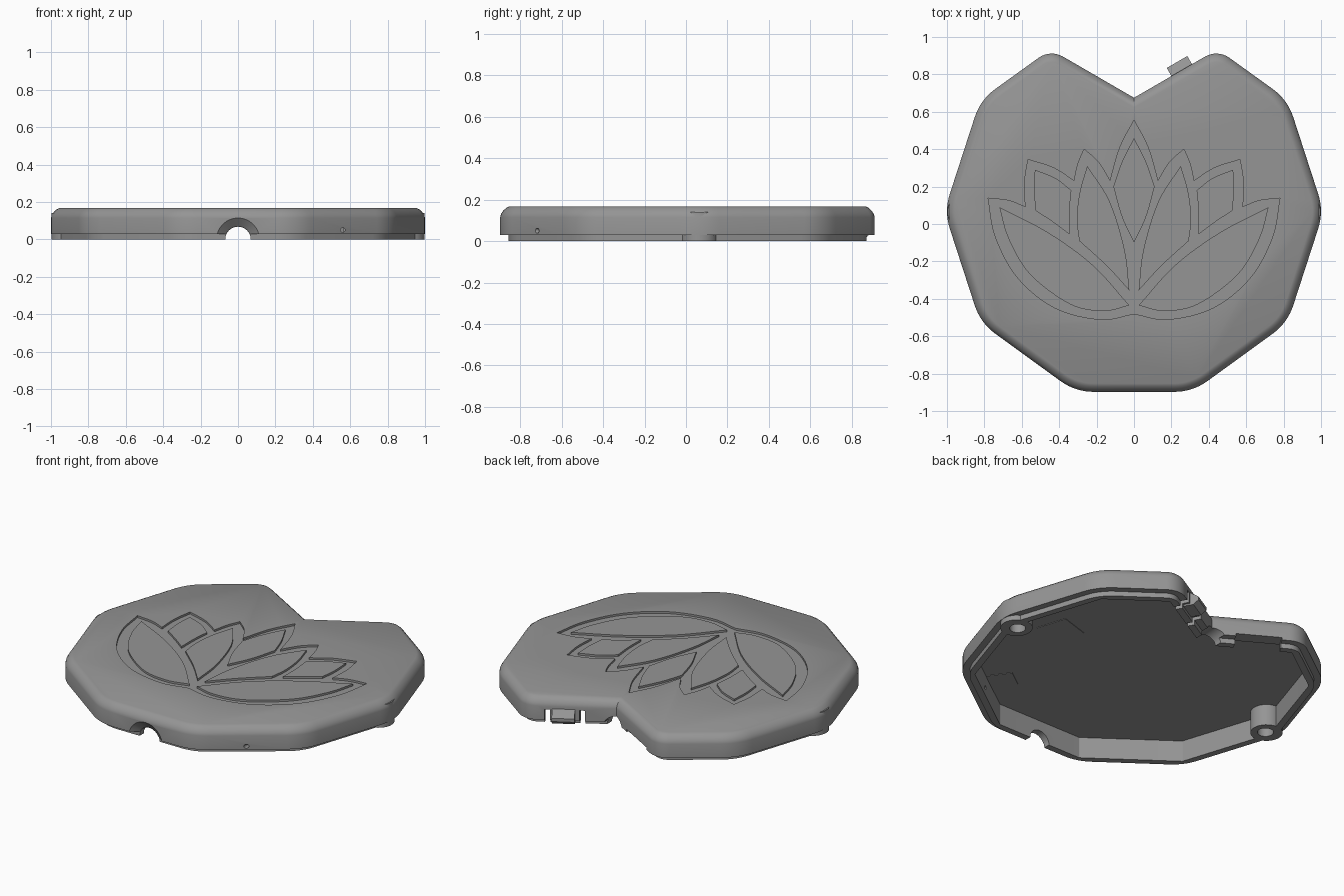
import bpy, bmesh, math
from mathutils import Vector, Matrix

if "Cube" in bpy.data.objects:
    bpy.data.objects.remove(bpy.data.objects["Cube"])

grey = bpy.data.materials.new("mid_grey")
grey.use_nodes = True
grey.diffuse_color = (0.3, 0.3, 0.3, 1)
grey.node_tree.nodes["Principled BSDF"].inputs["Base Color"].default_value = (0.3, 0.3, 0.3, 1)

TOP, ROOF = 0.168, 0.13


def make(name, bm):
    bmesh.ops.remove_doubles(bm, verts=bm.verts, dist=1e-5)
    bmesh.ops.recalc_face_normals(bm, faces=bm.faces)
    me = bpy.data.meshes.new(name)
    bm.to_mesh(me)
    bm.free()
    me.materials.append(grey)
    ob = bpy.data.objects.new(name, me)
    bpy.context.collection.objects.link(ob)
    return ob


def loft(name, rings):
    """Closed solid through rings of equal point count."""
    bm = bmesh.new()
    loops = [[bm.verts.new(p) for p in ring] for ring in rings]
    for a, b in zip(loops, loops[1:]):
        for i in range(len(a)):
            j = (i + 1) % len(a)
            bm.faces.new((a[i], a[j], b[j], b[i]))
    bm.faces.new(loops[0])
    bm.faces.new(loops[-1])
    return make(name, bm)


def prism(name, pts, z0, z1):
    return loft(name, [[(x, y, z) for x, y in pts] for z in (z0, z1)])


def cylinder(name, loc, r1, r2, depth, along_y=False):
    bm = bmesh.new()
    m = Matrix.Translation(loc)
    if along_y:
        m = m @ Matrix.Rotation(-math.pi / 2, 4, "X")
    bmesh.ops.create_cone(bm, cap_ends=True, segments=32, radius1=r1, radius2=r2, depth=depth, matrix=m)
    return make(name, bm)


def box(name, loc, size, angle=0):
    bm = bmesh.new()
    m = Matrix.Translation(loc) @ Matrix.Rotation(angle, 4, "Z") @ Matrix.Diagonal((*size, 1))
    bmesh.ops.create_cube(bm, size=1, matrix=m)
    return make(name, bm)


def combine(target, other, operation="DIFFERENCE"):
    mod = target.modifiers.new("combine", "BOOLEAN")
    mod.operation, mod.solver, mod.object = operation, "EXACT", other
    bpy.context.view_layer.objects.active = target
    bpy.ops.object.modifier_apply(modifier=mod.name)
    bpy.data.objects.remove(other)


# Outline: ten-sided pad with a V notch at the back
half = [(1.015 * math.cos(math.radians(a)), 0.068 + 1.015 * math.sin(math.radians(a)), 0.3)
        for a in (-72, -36, 0, 36)] + [(0.447, 0.934, 0.12)]
corners = half + [(0, 0.675, 0)] + [(-x, y, r) for x, y, r in reversed(half)]


def outline(inset, z, sharp=False, steps=8):
    n = len(corners)
    pts = [Vector(c[:2]) for c in corners]
    dirs = [(pts[(i + 1) % n] - pts[i]).normalized() for i in range(n)]
    norms = [Vector((-d.y, d.x)) for d in dirs]
    ring = []
    for i in range(n):
        a, b = norms[i - 1], norms[i]
        p = pts[i] + (a + b) * inset / (1 + a.dot(b))
        if corners[i][2] == 0:
            ring.append((p.x, p.y, z))
            continue
        r = 0.01 if sharp else corners[i][2] - inset
        centre = p + (a + b) * r / (1 + a.dot(b))
        start = math.atan2(-a.y, -a.x)
        turn = a.angle(b)
        for k in range(steps + 1):
            t = start + turn * k / steps
            ring.append((centre.x + r * math.cos(t), centre.y + r * math.sin(t), z))
    return ring


# Hollow shell with stepped lip and rounded top edge
shell = loft("shell", [outline(0.08, ROOF, True), outline(0.08, 0, True)] + [
    outline(i, z) for i, z in ((0.04, 0), (0.04, 0.03), (0, 0.03), (0, 0.115), (0.004, 0.13),
                               (0.014, 0.146), (0.029, 0.16), (0.045, TOP))])

# Screw bosses in the side corners
for s in (-1, 1):
    combine(shell, cylinder("boss", (s * 0.908, 0.065, 0.07), 0.09, 0.09, 0.14), "UNION")
for s in (-1, 1):
    combine(shell, cylinder("boss_hole", (s * 0.9, 0.065, 0.045), 0.045, 0.045, 0.11))

# Cable channel, flared at the front, and a pin hole
combine(shell, cylinder("cable_cut", (0, 0, 0), 0.068, 0.068, 2.2, True))
combine(shell, cylinder("cable_flare", (0, -0.885, 0), 0.13, 0.07, 0.05, True))
combine(shell, cylinder("pin_cut", (0.56, -0.716, 0.05), 0.012, 0.012, 0.2, True))


def on_notch(t, out, z):
    """Point along the notch edge; the sign of t picks the side."""
    s = 1 if t > 0 else -1
    return (t - s * 0.5 * out, 0.675 + 0.58 * abs(t) + 0.866 * out, z)


# Latch slots on one notch edge, a catch opening on the other
lean = math.radians(30)
for t in (0.165, 0.335):
    combine(shell, box("slot_cut", on_notch(t, -0.04, 0.03), (0.03, 0.16, 0.13), lean))
combine(shell, box("catch_cut", on_notch(-0.23, -0.04, 0), (0.26, 0.16, 0.09), -lean))

# Flower artwork: curves given for the right half
def curve(points, steps=6):
    """Smooth path through points, last point left out."""
    p = [Vector(q) for q in points]
    if len(p) == 2:
        return [tuple(p[0])]
    p = [2 * p[0] - p[1]] + p + [2 * p[-1] - p[-2]]
    out = []
    for a, b, c, d in zip(p, p[1:], p[2:], p[3:]):
        for k in range(steps):
            t = k / steps
            out.append(tuple(0.5 * (2 * b + (c - a) * t + (2 * a - 5 * b + 4 * c - d) * t * t
                                    + (3 * b - a - 3 * c + d) * t ** 3)))
    return out


def shape(*sides):
    return [q for side in sides for q in curve(side)]


def flip(pts):
    return [(-x, y) for x, y in reversed(pts)]


edge = shape([(0, 0.555), (0.075, 0.41), (0.128, 0.23)], [(0.128, 0.23), (0.19, 0.33), (0.267, 0.4)],
             [(0.267, 0.4), (0.3, 0.32), (0.32, 0.23)], [(0.32, 0.23), (0.43, 0.3), (0.567, 0.345)],
             [(0.567, 0.345), (0.585, 0.22), (0.58, 0.09)], [(0.58, 0.09), (0.67, 0.125), (0.78, 0.138)],
             [(0.78, 0.138), (0.74, -0.07), (0.62, -0.29), (0.42, -0.45), (0.18, -0.51), (0, -0.48)])
combine(shell, prism("flower_cut", edge + [(0, -0.48)] + flip(edge[1:]), TOP - 0.012, TOP + 0.05))

middle = shape([(0, 0.46), (0.065, 0.33), (0.11, 0.2)], [(0.11, 0.2), (0.065, 0.04), (0, -0.1)])
petals = {
    "inner_petal": shape([(0.25, 0.31), (0.29, 0.17), (0.305, 0.03), (0.293, -0.09)],
                         [(0.293, -0.09), (0.15, -0.22), (0.025, -0.355)],
                         [(0.025, -0.355), (0.05, -0.14), (0.13, 0.12), (0.25, 0.31)]),
    "outer_petal": shape([(0.53, 0.29), (0.535, 0.18), (0.525, 0.07)], [(0.525, 0.07), (0.44, 0.015), (0.345, -0.055)],
                         [(0.345, -0.055), (0.345, 0.07), (0.335, 0.18)], [(0.335, 0.18), (0.42, 0.245), (0.53, 0.29)]),
    "base_petal": shape([(0.72, 0.09), (0.67, -0.08), (0.555, -0.27), (0.34, -0.43), (0.16, -0.465), (0.025, -0.435)],
                        [(0.025, -0.435), (0.22, -0.22), (0.46, -0.045), (0.72, 0.09)]),
}
prism("centre_petal", middle + [(0, -0.1)] + flip(middle[1:]), TOP - 0.013, TOP)
for name, pts in petals.items():
    prism(name + "_left", pts, TOP - 0.013, TOP)
    prism(name + "_right", flip(pts), TOP - 0.013, TOP)

# Latch hook: wedge on the outside of the notch edge
side = [(-0.04, 0.02), (0.02, 0.02), (0.05, 0.045), (0.05, 0.065), (0, 0.1), (-0.04, 0.1)]
loft("latch_hook", [[on_notch(t, out, z) for out, z in side] for t in (0.2, 0.31)])

# Thin square pads under the roof
box("roof_pad", (0.56, 0.03, ROOF - 0.001), (0.19, 0.19, 0.004), 0.3)
box("front_pad", (0.43, -0.62, ROOF - 0.001), (0.19, 0.15, 0.004), math.radians(36))

# Smooth the rounded edges, keep the rest sharp
bpy.ops.object.select_all(action="DESELECT")
shell.select_set(True)
bpy.context.view_layer.objects.active = shell
bpy.ops.object.shade_smooth_by_angle(angle=math.radians(32))
